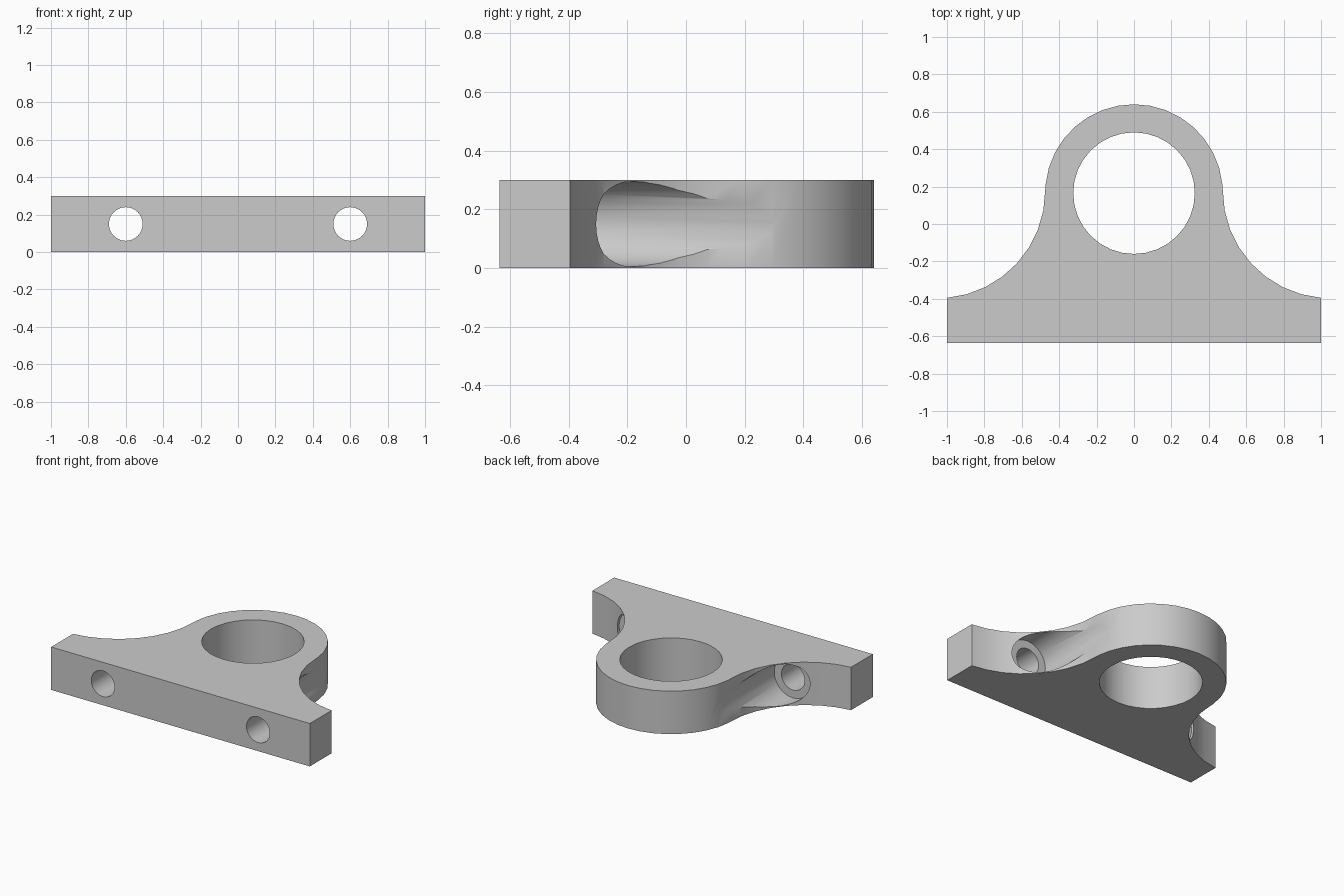
import bpy, bmesh, math
from mathutils import Matrix

cube = bpy.data.objects.get("Cube")
if cube:
    bpy.data.objects.remove(cube, do_unlink=True)

HEIGHT = 0.3
RING_Y, RING_R, BORE_R = 0.165, 0.475, 0.325
FILLET_X, FILLET_Y, FILLET_R = 1.05, 0.178, 0.575
BOLT_X, BOLT_R, SINK_R, SINK_Y = 0.6, 0.09, 0.145, -0.325

grey = bpy.data.materials.new("light grey")
grey.use_nodes = True
colour = (0.6, 0.6, 0.6, 1)
grey.diffuse_color = colour
grey.node_tree.nodes["Principled BSDF"].inputs["Base Color"].default_value = colour


def arc(cx, cy, r, start, end, steps):
    angles = [start + (end - start) * i / steps for i in range(steps + 1)]
    return [(cx + r * math.cos(a), cy + r * math.sin(a)) for a in angles]


def make_object(name, bm):
    bmesh.ops.recalc_face_normals(bm, faces=bm.faces)
    mesh = bpy.data.meshes.new(name)
    bm.to_mesh(mesh)
    bm.free()
    mesh.materials.append(grey)
    obj = bpy.data.objects.new(name, mesh)
    bpy.context.collection.objects.link(obj)
    return obj


def cylinder(name, radius, matrix, length):
    bm = bmesh.new()
    bmesh.ops.create_cone(bm, cap_ends=True, segments=32, radius1=radius,
                          radius2=radius, depth=length, matrix=matrix)
    return make_object(name, bm)


# Bracket outline: base bar, concave flanks and rounded top, mirrored in x
edge_angle = math.pi + math.acos((FILLET_X - 1) / FILLET_R)
flank = arc(FILLET_X, FILLET_Y, FILLET_R, edge_angle, math.pi, 8)
crown = arc(0, RING_Y, RING_R, math.radians(6), math.pi / 2, 8)
half = [(1, -0.635)] + flank + crown
outline = half + [(-x, y) for x, y in reversed(half[:-1])]

bm = bmesh.new()
base = bm.faces.new([bm.verts.new((x, y, 0)) for x, y in outline])
extruded = bmesh.ops.extrude_face_region(bm, geom=[base])
top = [v for v in extruded["geom"] if isinstance(v, bmesh.types.BMVert)]
bmesh.ops.translate(bm, verts=top, vec=(0, 0, HEIGHT))
bracket = make_object("bracket", bm)

# Main bore, bolt holes and counterbores
cutters = [cylinder("bore_cutter", BORE_R,
                    Matrix.Translation((0, RING_Y, HEIGHT / 2)), 1)]
turn = Matrix.Rotation(math.pi / 2, 4, "X")
for side, sign in (("left", 1), ("right", -1)):
    x = sign * BOLT_X
    cutters.append(cylinder(side + "_bolt_cutter", BOLT_R,
                            Matrix.Translation((x, 0, HEIGHT / 2)) @ turn, 2))
    centre = Matrix.Translation((x, SINK_Y + 0.5, HEIGHT / 2))
    cutters.append(cylinder(side + "_counterbore_cutter", SINK_R, centre @ turn, 1))

for cutter in cutters:
    cutter.hide_render = True
    mod = bracket.modifiers.new(cutter.name, "BOOLEAN")
    mod.object = cutter
    mod.operation = "DIFFERENCE"
    mod.solver = "EXACT"

# Apply the cuts, then drop the cutters
bpy.context.view_layer.objects.active = bracket
for obj in bpy.context.selected_objects:
    obj.select_set(False)
bracket.select_set(True)
for mod in list(bracket.modifiers):
    bpy.ops.object.modifier_apply(modifier=mod.name)
for cutter in cutters:
    bpy.data.objects.remove(cutter, do_unlink=True)

bpy.ops.object.shade_smooth_by_angle(angle=math.radians(30))
